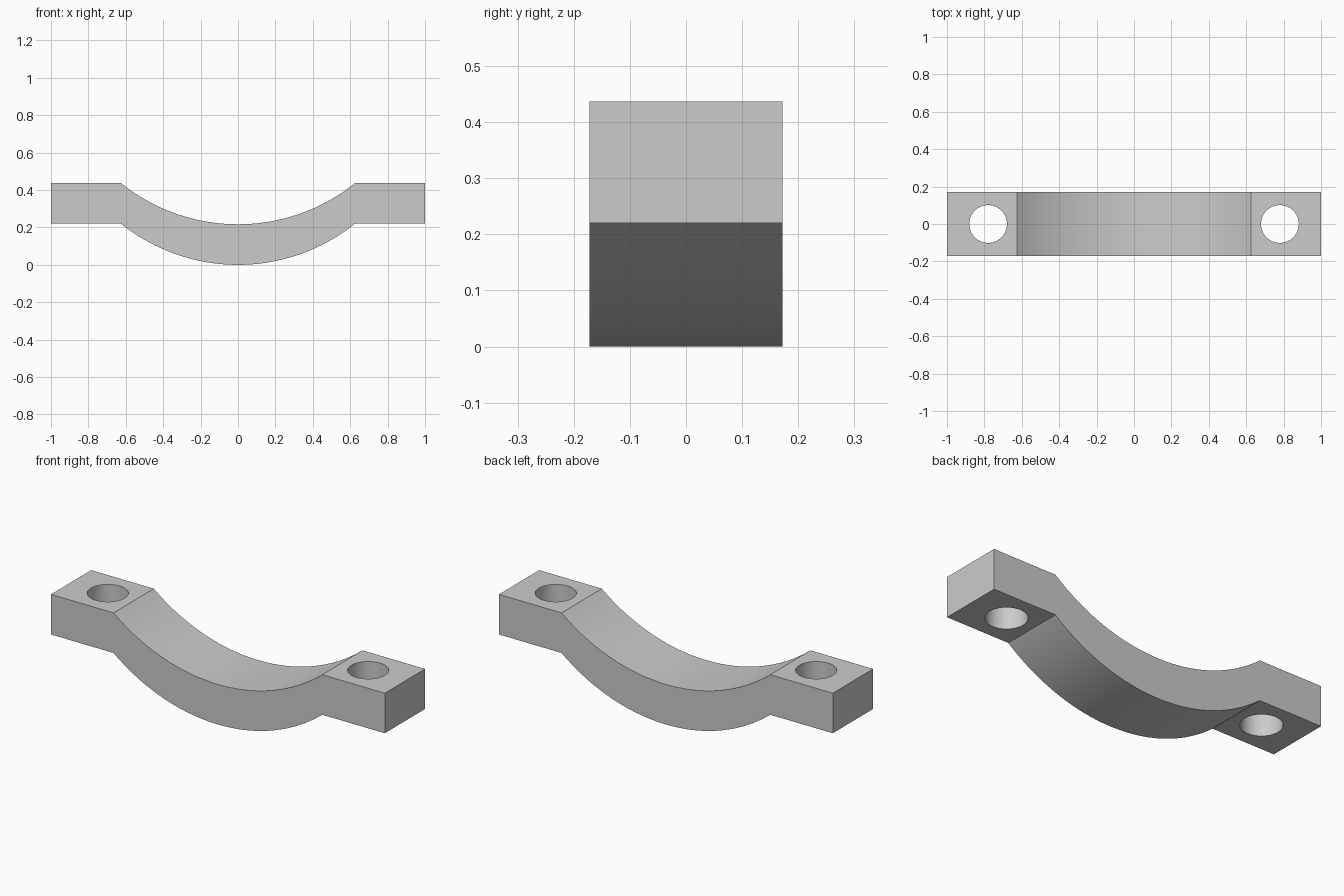
import bpy, bmesh, math

if "Cube" in bpy.data.objects:
    bpy.data.objects.remove(bpy.data.objects["Cube"], do_unlink=True)

HALF_LENGTH, HALF_WIDTH = 1.0, 0.172
BEND_X, SAG = 0.625, 0.22      # where the tabs meet the arc, and its depth
THICKNESS = 0.217
HOLE_X, HOLE_R = 0.78, 0.101
STEPS = 48

grey = bpy.data.materials.new("plain grey")
grey.use_nodes = True
colour = (0.6, 0.6, 0.6, 1)
grey.diffuse_color = colour
grey.node_tree.nodes["Principled BSDF"].inputs["Base Color"].default_value = colour


def make_object(name, bm):
    bmesh.ops.recalc_face_normals(bm, faces=bm.faces)
    mesh = bpy.data.meshes.new(name)
    bm.to_mesh(mesh)
    bm.free()
    obj = bpy.data.objects.new(name, mesh)
    bpy.context.collection.objects.link(obj)
    mesh.materials.append(grey)
    return obj


# Sagging arc between two flat tabs, as a lower edge line
radius = (BEND_X ** 2 + SAG ** 2) / (2 * SAG)
sweep = math.asin(BEND_X / radius)
angles = [sweep * (2 * i / STEPS - 1) for i in range(STEPS + 1)]
lower = [(-HALF_LENGTH, SAG)]
lower += [(radius * math.sin(a), radius * (1 - math.cos(a))) for a in angles]
lower += [(HALF_LENGTH, SAG)]
outline = lower + [(x, z + THICKNESS) for x, z in reversed(lower)]

# Strap body: the outline extruded across the width
bm = bmesh.new()
side = bm.faces.new([bm.verts.new((x, -HALF_WIDTH, z)) for x, z in outline])
grown = bmesh.ops.extrude_face_region(bm, geom=[side], use_keep_orig=True)
bmesh.ops.translate(bm, vec=(0, 2 * HALF_WIDTH, 0),
                    verts=[v for v in grown["geom"] if isinstance(v, bmesh.types.BMVert)])
strap = make_object("clamp_strap", bm)

# Bolt holes through both tabs
for label, sign in (("left", 1), ("right", -1)):
    bm = bmesh.new()
    bmesh.ops.create_cone(bm, cap_ends=True, segments=64, radius1=HOLE_R,
                          radius2=HOLE_R, depth=1)
    bmesh.ops.translate(bm, vec=(sign * HOLE_X, 0, SAG), verts=bm.verts)
    cutter = make_object(label + "_hole_cutter", bm)
    cutter.hide_render = True
    cutter.hide_viewport = True
    cut = strap.modifiers.new(label + "_bolt_hole", 'BOOLEAN')
    cut.operation, cut.solver, cut.object = 'DIFFERENCE', 'EXACT', cutter

# Apply the holes, then smooth the curved faces
depsgraph = bpy.context.evaluated_depsgraph_get()
drilled = bpy.data.meshes.new_from_object(strap.evaluated_get(depsgraph))
strap.modifiers.clear()
strap.data = drilled
for obj in [o for o in bpy.data.objects if o.name.endswith("_hole_cutter")]:
    bpy.data.objects.remove(obj, do_unlink=True)
bpy.ops.object.select_all(action='DESELECT')
strap.select_set(True)
bpy.context.view_layer.objects.active = strap
bpy.ops.object.shade_smooth_by_angle(angle=math.radians(30))
